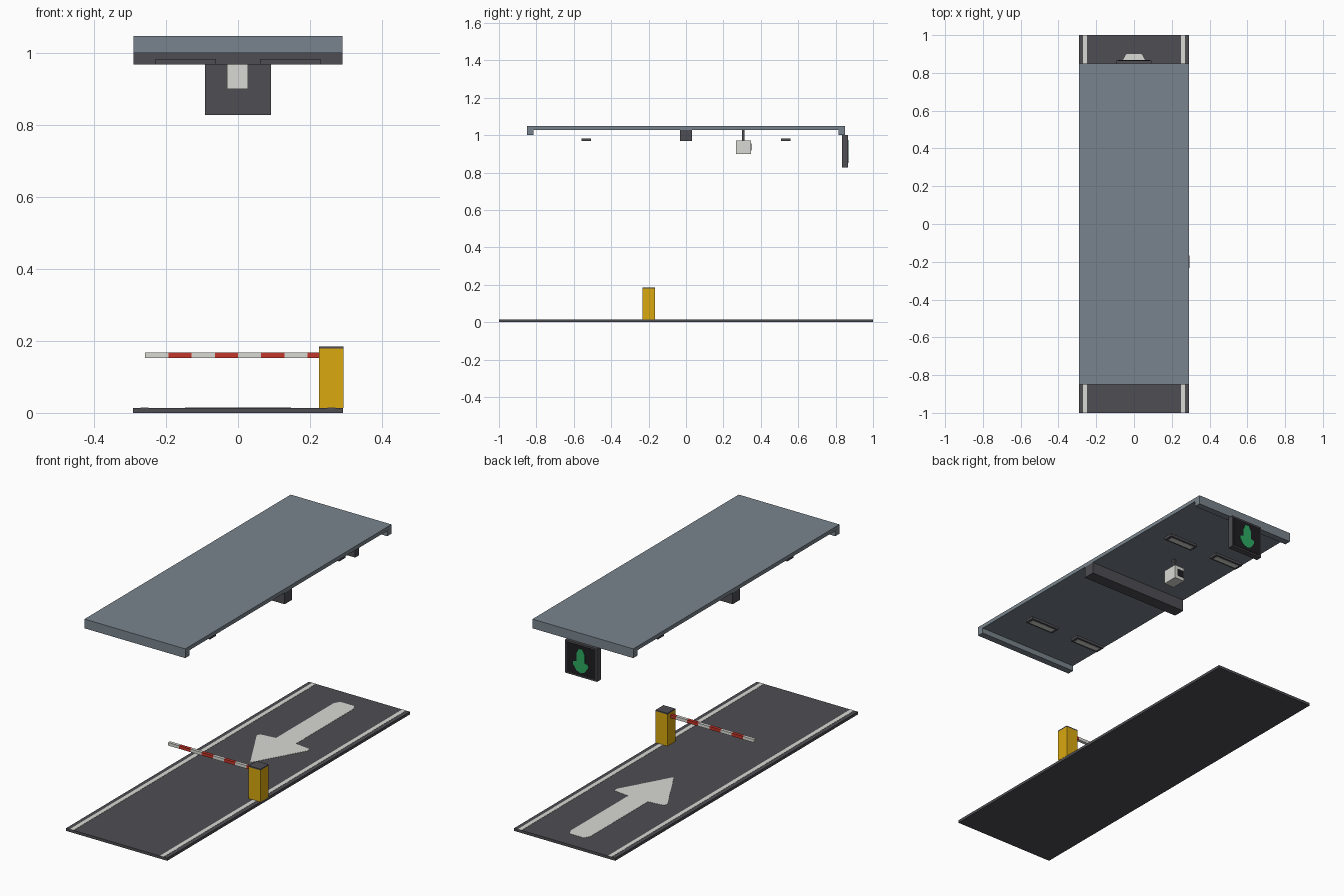
import bpy

if "Cube" in bpy.data.objects:
    bpy.data.objects.remove(bpy.data.objects["Cube"])


def lin(c):
    c /= 255
    return c / 12.92 if c <= 0.04045 else ((c + 0.055) / 1.055) ** 2.4


def material(name, rgb):
    m = bpy.data.materials.new(name)
    m.diffuse_color = (*[lin(c) for c in rgb], 1)
    m.use_nodes = True
    m.node_tree.nodes["Principled BSDF"].inputs["Base Color"].default_value = m.diffuse_color
    return m


ASPHALT = material("dark grey", (78, 77, 82))
ROOF = material("blue grey", (121, 132, 141))
WHITE = material("off white", (217, 217, 212))
YELLOW = material("yellow", (218, 168, 16))
RED = material("red", (196, 54, 42))
BLACK = material("black", (30, 30, 33))
GREEN = material("green", (44, 170, 98))


def new_object(name, verts, faces, mat):
    me = bpy.data.meshes.new(name)
    me.from_pydata(verts, [], faces)
    me.materials.append(mat)
    ob = bpy.data.objects.new(name, me)
    bpy.context.collection.objects.link(ob)
    return ob


def box(name, x, y, z, mat):
    """Box from (min, max) ranges."""
    v = [(a, b, c) for a in x for b in y for c in z]
    f = [(0, 1, 3, 2), (4, 6, 7, 5), (0, 4, 5, 1), (2, 3, 7, 6), (0, 2, 6, 4), (1, 5, 7, 3)]
    return new_object(name, v, f, mat)


def arrow(name, half, place, mat):
    """Thin plate from a half outline (w, l), mirrored; place maps (w, l, depth) to 3D."""
    pts = half + [(-w, l) for w, l in reversed(half) if w > 0]
    n = len(pts)
    v = [place(w, l, d) for d in (0, 1) for w, l in pts]
    f = [tuple(range(n)), tuple(range(2 * n - 1, n - 1, -1))]
    f += [((i + 1) % n, i, i + n, (i + 1) % n + n) for i in range(n)]
    return new_object(name, v, f, mat)


# Road with edge lines and direction arrow
T = 0.014
box("road", (-0.292, 0.292), (-1, 1), (0, T), ASPHALT)
for s, side in ((-1, "left"), (1, "right")):
    box(f"edge_line_{side}", sorted((s * 0.249, s * 0.271)), (-1, 1), (T - 0.001, T + 0.001), WHITE)
arrow("road_arrow",
      [(0, 0.1), (0.148, 0.365), (0.142, 0.385), (0.057, 0.395), (0.057, 0.87), (0.04, 0.9)],
      lambda w, l, d: (w, l, T + 0.001 - 0.002 * d), WHITE)

# Barrier post and striped arm
box("barrier_post", (0.225, 0.293), (-0.233, -0.167), (T, 0.179), YELLOW)
box("barrier_post_cap", (0.225, 0.293), (-0.233, -0.167), (0.179, 0.185), ASPHALT)
L = 0.0645
for i in range(8):
    x0 = -0.258 + i * L
    box(f"barrier_arm_stripe_{i + 1}", (x0, x0 + L), (-0.208, -0.192), (0.152, 0.168),
        RED if i % 2 else WHITE)

# Roof slab with end lips and middle beam
box("roof_slab", (-0.291, 0.291), (-0.85, 0.85), (1.028, 1.048), ROOF)
for s, end in ((-1, "front"), (1, "back")):
    box(f"roof_lip_{end}", (-0.291, 0.291), sorted((s * 0.815, s * 0.85)), (1.0, 1.028), ROOF)
box("ceiling_beam", (-0.291, 0.291), (-0.031, 0.031), (0.968, 1.028), ASPHALT)

# Ceiling lamps
for sx in (-1, 1):
    for sy in (-1, 1):
        cx, cy = sx * 0.145, sy * 0.533
        tag = f"{'left' if sx < 0 else 'right'}_{'front' if sy < 0 else 'back'}"
        box(f"lamp_{tag}", (cx - 0.084, cx + 0.084), (cy - 0.025, cy + 0.025), (0.969, 0.983), ASPHALT)
        box(f"lamp_strip_{tag}", (cx - 0.07, cx + 0.07), (cy - 0.014, cy + 0.014), (0.968, 0.97), WHITE)

# Hanging camera
box("camera_rod", (-0.007, 0.007), (0.299, 0.314), (0.965, 1.03), ASPHALT)
box("camera_body", (-0.031, 0.028), (0.267, 0.348), (0.9, 0.972), WHITE)
box("camera_lens", (-0.026, 0.012), (0.346, 0.35), (0.917, 0.955), BLACK)

# Lane sign with green down arrow facing the back
box("sign_case", (-0.092, 0.092), (0.834, 0.865), (0.828, 1.0), ASPHALT)
box("sign_panel", (-0.084, 0.084), (0.864, 0.867), (0.836, 0.992), BLACK)
arrow("sign_arrow",
      [(0, 0.85), (0.025, 0.86), (0.045, 0.89), (0.043, 0.903), (0.023, 0.908), (0.023, 0.95), (0.01, 0.975)],
      lambda w, l, d: (w, 0.866 + 0.003 * d, l), GREEN)

# Make every face point outwards
import bmesh
for ob in bpy.context.collection.objects:
    bm = bmesh.new()
    bm.from_mesh(ob.data)
    bmesh.ops.recalc_face_normals(bm, faces=bm.faces)
    bm.to_mesh(ob.data)
    bm.free()
